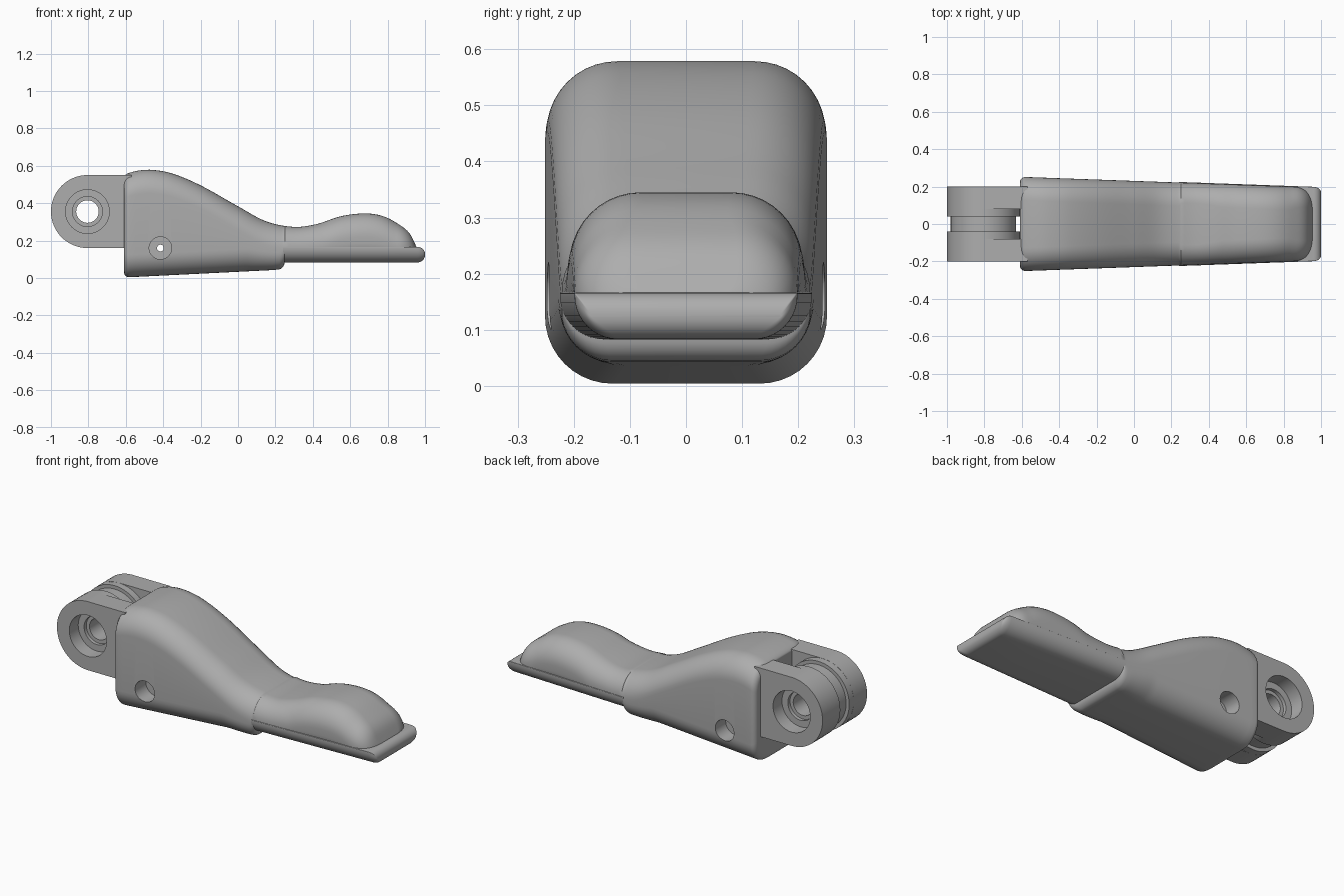
import bpy, bmesh, math
from mathutils import Matrix

cube = bpy.data.objects.get("Cube")
if cube:
    bpy.data.objects.remove(cube, do_unlink=True)

GREY = (0.42, 0.42, 0.42, 1)
mat = bpy.data.materials.new("light_grey")
mat.use_nodes = True
mat.diffuse_color = GREY
mat.node_tree.nodes["Principled BSDF"].inputs["Base Color"].default_value = GREY

HUB_X, HUB_Z, LUG_R = -0.805, 0.355, 0.195


def finish(name, bm, angle=35):
    """Turn a bmesh into a named, smooth shaded object."""
    bmesh.ops.recalc_face_normals(bm, faces=bm.faces)
    mesh = bpy.data.meshes.new(name)
    bm.to_mesh(mesh)
    bm.free()
    mesh.materials.append(mat)
    ob = bpy.data.objects.new(name, mesh)
    bpy.context.collection.objects.link(ob)
    smooth(ob, angle)
    return ob


def smooth(ob, angle=35):
    bpy.ops.object.select_all(action='DESELECT')
    ob.select_set(True)
    bpy.context.view_layer.objects.active = ob
    bpy.ops.object.shade_smooth_by_angle(angle=math.radians(angle))


def cylinder_y(name, x, z, r, y0, y1):
    """Helper cutter along y."""
    bm = bmesh.new()
    place = Matrix.Translation((x, (y0 + y1) / 2, z)) @ Matrix.Rotation(math.pi / 2, 4, 'X')
    bmesh.ops.create_cone(bm, cap_ends=True, segments=48, radius1=r, radius2=r,
                          depth=abs(y1 - y0), matrix=place)
    return finish(name, bm)


def cut(ob, *cutters):
    """Apply boolean differences and remove the cutters."""
    bpy.context.view_layer.objects.active = ob
    for c in cutters:
        mod = ob.modifiers.new("cut", 'BOOLEAN')
        mod.operation, mod.solver, mod.object = 'DIFFERENCE', 'EXACT', c
        bpy.ops.object.modifier_apply(modifier=mod.name)
        bpy.data.objects.remove(c, do_unlink=True)
    smooth(ob)


def section(x, hw, z0, z1, r_top, r_bot, n=10):
    """Rounded rectangle ring across the length."""
    pts = []
    for sy, sz, r, start in ((1, 1, r_top, 0), (-1, 1, r_top, 90),
                             (-1, -1, r_bot, 180), (1, -1, r_bot, 270)):
        cy, cz = sy * (hw - r), (z1 - r if sz > 0 else z0 + r)
        for i in range(n + 1):
            a = math.radians(start + 90 * i / n)
            pts.append((x, cy + r * math.cos(a), cz + r * math.sin(a)))
    return pts


def loft(name, rings, angle=35):
    bm = bmesh.new()
    loops = [[bm.verts.new(p) for p in ring] for ring in rings]
    for a, b in zip(loops, loops[1:]):
        for i in range(len(a)):
            j = (i + 1) % len(a)
            bm.faces.new((a[i], a[j], b[j], b[i]))
    bm.faces.new(loops[0])
    bm.faces.new(loops[-1])
    return finish(name, bm, angle)


def curve_at(pts, x):
    """Smooth cubic interpolation through profile points."""
    k = max(i for i in range(len(pts) - 1) if pts[i][0] <= x + 1e-6)

    def slope(i):
        a, b = pts[max(i - 1, 0)], pts[min(i + 1, len(pts) - 1)]
        return (b[1] - a[1]) / (b[0] - a[0])
    (xa, za), (xb, zb) = pts[k], pts[k + 1]
    h = xb - xa
    t = (x - xa) / h
    return ((2*t**3 - 3*t*t + 1) * za + (t**3 - 2*t*t + t) * h * slope(k)
            + (3*t*t - 2*t**3) * zb + (t**3 - t*t) * h * slope(k + 1))


def half_width(x):
    return 0.252 - 0.036 * (x + 0.6)


# Main body: wavy top, tapering sides, stepped underside, rounded tip
TOP = [(-0.61, 0.553), (-0.54, 0.573), (-0.46, 0.578), (-0.35, 0.558), (-0.2, 0.495),
       (0, 0.383), (0.15, 0.303), (0.3, 0.273), (0.42, 0.288), (0.55, 0.33),
       (0.68, 0.345), (0.78, 0.329), (0.87, 0.28), (0.92, 0.235), (0.955, 0.165)]
TIP_X, TIP_R = 0.955, 0.1


def bottom(x):
    if x < 0.21:
        return 0.004 + 0.05 * (x + 0.58)
    t = min(1, (x - 0.21) / 0.04)
    return 0.044 + 0.043 * (1 - math.sqrt(1 - t * t))


stations = [-0.61 + 0.03 * (1 - math.cos(math.pi / 2 * i / 6)) for i in range(7)]
stations += [-0.55 + 0.02 * i for i in range(38)]
stations += [0.21 + 0.04 * math.sin(math.pi / 2 * i / 6) for i in range(1, 7)]
stations += [0.27 + 0.02 * i for i in range(30)]
stations += [TIP_X - TIP_R * (1 - math.sin(math.pi / 2 * i / 12)) for i in range(1, 13)]
rings = []
for x in sorted(stations):
    e = max(0, (-0.58 - x) / 0.03)
    inset = 0.03 * (1 - math.sqrt(max(0, 1 - e * e)))
    e = max(0, (x - TIP_X + TIP_R) / TIP_R)
    tip = 0.09 * (1 - math.sqrt(max(0, 1 - e * e)))
    z0, z1 = bottom(x) + inset, curve_at(TOP, x) - inset * 0.4
    h = z1 - z0
    hw = half_width(x) - inset - tip
    rings.append(section(x, hw, z0, z1, min(0.125, 0.58 * h, hw * 0.9),
                         min(0.12, 0.38 * h)))
body = loft("finger_body", rings)

# Pin holes in both sides of the body, joined by a narrow bore
PIN_X, PIN_Z = -0.415, 0.16
cut(body,
    cylinder_y("pin_bore", PIN_X, PIN_Z, 0.018, -0.4, 0.4),
    cylinder_y("pin_recess_front", PIN_X, PIN_Z, 0.06, -0.4, -0.15),
    cylinder_y("pin_recess_back", PIN_X, PIN_Z, 0.06, 0.15, 0.4))

# Flat lip under the tip, sharp along its top edge and rounded below
rings = []
for x in [0.24, 0.5, 0.75] + [0.96 + 0.04 * math.sin(math.pi / 2 * i / 8) for i in range(9)]:
    e = max(0, (x - 0.96) / 0.04)
    drop = 0.04 * (1 - math.sqrt(max(0, 1 - e * e)))
    rings.append(section(x, half_width(x) + 0.003 - drop * 0.7, 0.083 + drop,
                         0.166 - drop * 0.95, 0.002, 0.078 - 1.93 * drop))
loft("tip_lip", rings)

# Two hinge cheeks with a round end and a counterbore
for side, tag in ((-1, "front"), (1, "back")):
    bm = bmesh.new()
    outline = [(-0.57, HUB_Z + LUG_R)]
    for i in range(33):
        a = math.pi / 2 + math.pi * i / 32
        outline.append((HUB_X + LUG_R * math.cos(a), HUB_Z + LUG_R * math.sin(a)))
    outline.append((-0.57, HUB_Z - LUG_R))
    face = bm.faces.new([bm.verts.new((x, side * 0.08, z)) for x, z in outline])
    new = bmesh.ops.extrude_face_region(bm, geom=[face])["geom"]
    bmesh.ops.translate(bm, vec=(0, side * 0.12, 0),
                        verts=[g for g in new if isinstance(g, bmesh.types.BMVert)])
    cheek = finish("hinge_cheek_" + tag, bm)
    cut(cheek, cylinder_y("counterbore", HUB_X, HUB_Z, 0.117, -0.4, 0.4))

# Grooved hub between the cheeks, turned around the hinge axis
half = [(0.175, 0.04), (0.1945, 0.04), (0.1945, 0.083), (0.15, 0.083),
        (0.15, 0.12), (0.08, 0.12), (0.08, 0.1), (0.06, 0.1)]
profile = half + [(r, -y) for r, y in reversed(half)]
bm = bmesh.new()
STEPS = 64
loops = []
for s in range(STEPS):
    a = 2 * math.pi * s / STEPS
    loops.append([bm.verts.new((HUB_X + r * math.cos(a), y, HUB_Z + r * math.sin(a)))
                  for r, y in profile])
for s in range(STEPS):
    a, b = loops[s], loops[(s + 1) % STEPS]
    for i in range(len(profile)):
        j = (i + 1) % len(profile)
        bm.faces.new((a[i], a[j], b[j], b[i]))
finish("hinge_hub", bm)
